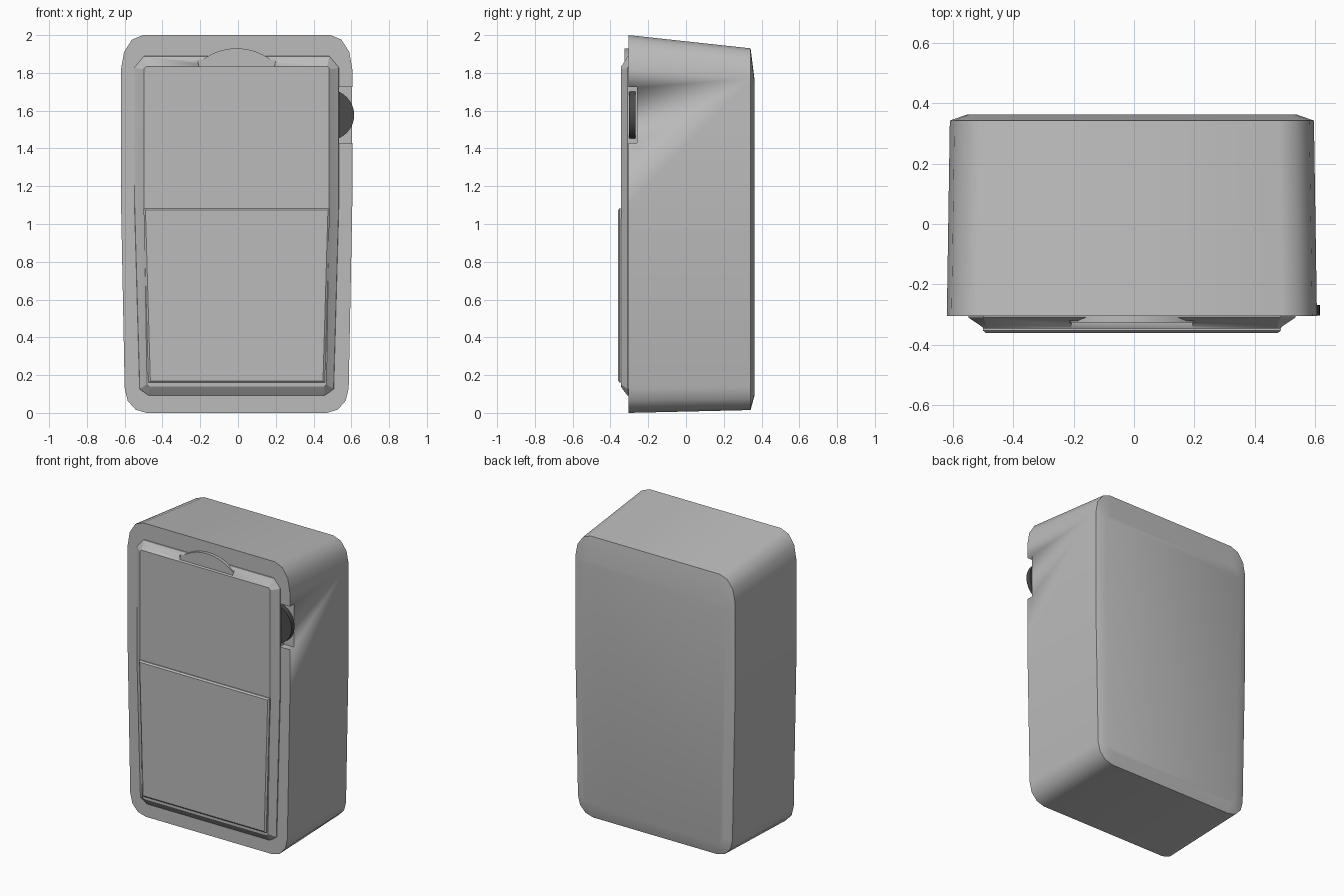
import bpy, bmesh, math

if "Cube" in bpy.data.objects:
    bpy.data.objects.remove(bpy.data.objects["Cube"], do_unlink=True)

CX = -0.007  # centre line of the case


def material(name, value):
    m = bpy.data.materials.new(name)
    m.use_nodes = True
    colour = (value, value, value, 1)
    m.diffuse_color = colour
    m.node_tree.nodes["Principled BSDF"].inputs["Base Color"].default_value = colour
    return m


GREY = material("case grey", 0.5)
DARK = material("wheel dark grey", 0.07)


def outline(top, mid, bottom, z0, z1, rx, rz_top, rz_bottom, steps):
    """Closed rounded outline, tapering from a mid height to the bottom."""
    half = []
    for i in range(steps + 1):
        a = math.pi / 2 * (1 - i / steps)
        half.append((top - rx + rx * math.cos(a), z1 - rz_top + rz_top * math.sin(a)))
    half.append((mid, 1.1))
    for i in range(steps + 1):
        a = -math.pi / 2 * i / steps
        half.append((bottom - rx + rx * math.cos(a), z0 + rz_bottom + rz_bottom * math.sin(a)))
    return [(CX + x, z) for x, z in half] + [(CX - x, z) for x, z in reversed(half)]


def loft(name, rings, mat, angle=40):
    """Skin a stack of (y, outline) rings and cap both ends."""
    bm = bmesh.new()
    loops = [[bm.verts.new((x, y, z)) for x, z in pts] for y, pts in rings]
    n = len(loops[0])
    for a, b in zip(loops, loops[1:]):
        for i in range(n):
            j = (i + 1) % n
            bm.faces.new((a[i], a[j], b[j], b[i]))
    bm.faces.new(loops[0])
    bm.faces.new(loops[-1])
    bmesh.ops.recalc_face_normals(bm, faces=bm.faces)
    mesh = bpy.data.meshes.new(name)
    bm.to_mesh(mesh)
    bm.free()
    mesh.materials.append(mat)
    ob = bpy.data.objects.new(name, mesh)
    bpy.context.collection.objects.link(ob)
    bpy.ops.object.select_all(action="DESELECT")
    ob.select_set(True)
    bpy.context.view_layer.objects.active = ob
    bpy.ops.object.shade_smooth_by_angle(angle=math.radians(angle))
    return ob


def cut(target, name, pts, y0, y1):
    """Subtract an extruded outline from the target."""
    cutter = loft(name, [(y0, pts), (y1, pts)], target.data.materials[0], 10)
    mod = target.modifiers.new(name, "BOOLEAN")
    mod.operation = "DIFFERENCE"
    mod.solver = "EXACT"
    mod.object = cutter
    bpy.context.view_layer.objects.active = target
    bpy.ops.object.modifier_apply(modifier=mod.name)
    bpy.data.objects.remove(cutter, do_unlink=True)


# Case: sloping top, slight taper to the back, shallow crowned back
case = loft("case", [
    (-0.305, outline(0.612, 0.612, 0.593, 0, 2, 0.115, 0.18, 0.13, 3)),
    (0.342, outline(0.602, 0.602, 0.583, 0.015, 1.93, 0.115, 0.16, 0.12, 3)),
    (0.362, outline(0.545, 0.545, 0.53, 0.09, 1.77, 0.06, 0.06, 0.06, 3)),
], GREY)
cut(case, "wheel_slot_cutter",
    [(0.53, 1.43), (0.7, 1.43), (0.7, 1.725), (0.53, 1.725)], -0.4, -0.26)

# Raised front panel with chamfered rim
panel = loft("front_panel", [
    (-0.3, outline(0.542, 0.542, 0.515, 0.09, 1.89, 0.05, 0.06, 0.035, 1)),
    (-0.31, outline(0.54, 0.54, 0.513, 0.092, 1.887, 0.05, 0.06, 0.035, 1)),
    (-0.335, outline(0.502, 0.502, 0.485, 0.125, 1.845, 0.02, 0.025, 0.02, 1)),
    (-0.345, outline(0.49, 0.49, 0.475, 0.14, 1.833, 0.01, 0.01, 0.01, 1)),
], GREY, 20)
cut(panel, "latch_cutter",
    [(CX - 0.2, 1.835), (CX + 0.2, 1.835), (CX + 0.225, 1.95), (CX - 0.225, 1.95)], -0.4, -0.32)

# Curved thumb latch above the panel
RADIUS = 0.3
arc = []
for i in range(17):
    a = math.radians(45 + 90 * i / 16)
    arc.append((CX + RADIUS * math.cos(a), 1.93 - RADIUS + RADIUS * math.sin(a)))
arc += [(CX - 0.2, 1.835), (CX + 0.2, 1.835)]
loft("thumb_latch", [(-0.3, arc), (-0.326, arc)], GREY, 30)


# Lower door with a fine bevelled edge
def door_outline(inset):
    t, b = 0.493 - inset, 0.467 - inset
    z0, z1 = 0.16 + inset, 1.083 - inset
    return [(CX - b, z0), (CX + b, z0), (CX + t, z1), (CX - t, z1)]


loft("lower_door", [
    (-0.34, door_outline(0)), (-0.352, door_outline(0)), (-0.36, door_outline(0.01)),
], GREY, 20)

# Thumb wheel in the side slot
wheel = [(0.481 + 0.134 * math.cos(math.tau * i / 40),
          1.577 + 0.134 * math.sin(math.tau * i / 40)) for i in range(40)]
loft("thumb_wheel", [(-0.302, wheel), (-0.268, wheel)], DARK, 30)
